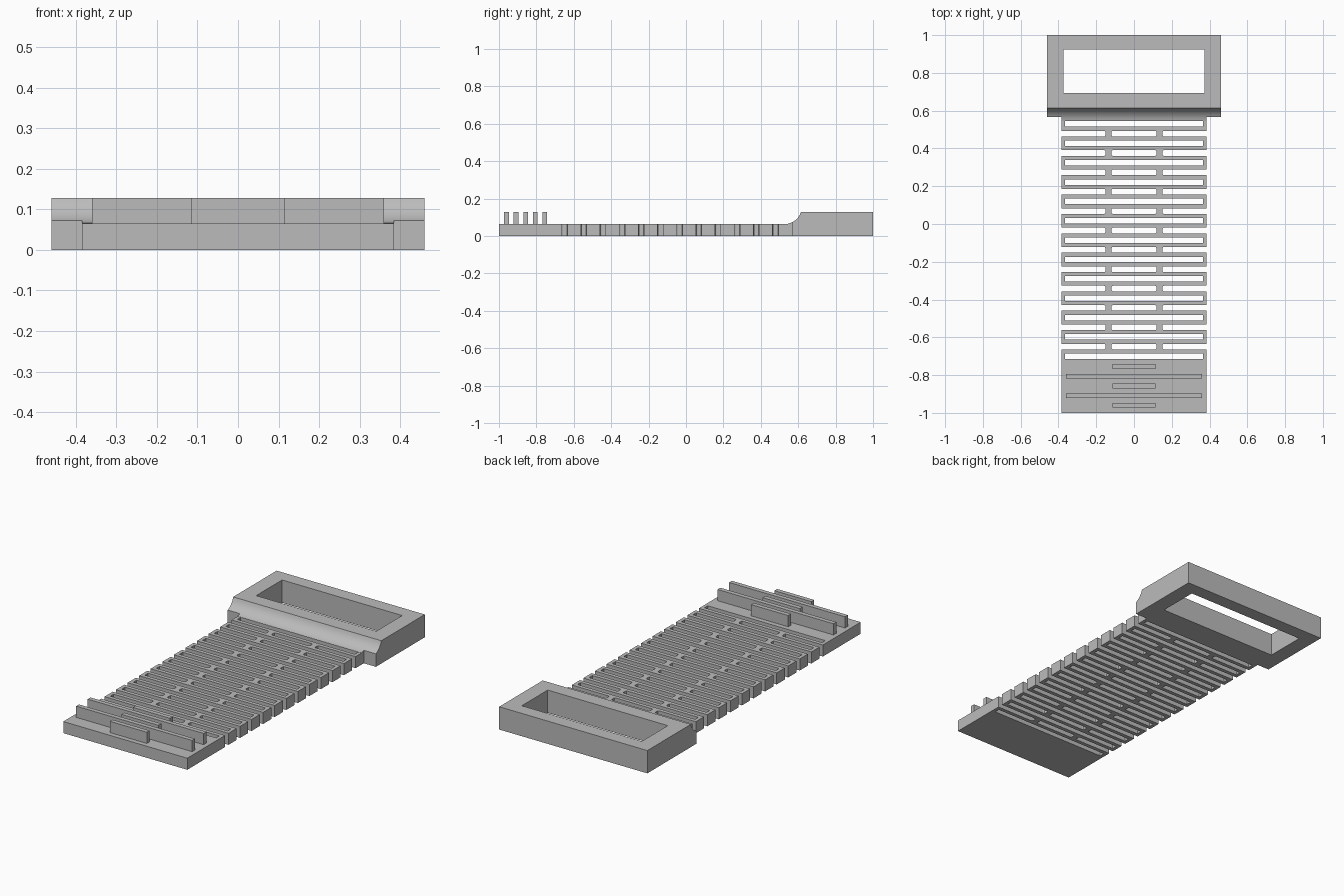
import bpy, bmesh, math

cube = bpy.data.objects.get("Cube")
if cube:
    bpy.data.objects.remove(cube, do_unlink=True)

THICK, HIGH = 0.065, 0.128           # sheet thickness, overall height
HALF_STRAP, HALF_FRAME = 0.385, 0.46
FRAME_FRONT, FRAME_BACK = 0.566, 1.0
PITCH = 0.1025

grey = bpy.data.materials.new("plain_grey")
grey.use_nodes = True
grey.diffuse_color = (0.5, 0.5, 0.5, 1)
grey.node_tree.nodes["Principled BSDF"].inputs["Base Color"].default_value = (0.5, 0.5, 0.5, 1)


def finish(name, bm):
    bmesh.ops.recalc_face_normals(bm, faces=bm.faces)
    mesh = bpy.data.meshes.new(name)
    bm.to_mesh(mesh)
    bm.free()
    mesh.materials.append(grey)
    obj = bpy.data.objects.new(name, mesh)
    bpy.context.collection.objects.link(obj)
    return obj


def prism(name, profile, half):
    """Sweep a (y, z) outline along x."""
    bm = bmesh.new()
    face = bm.faces.new([bm.verts.new((-half, y, z)) for y, z in profile])
    out = bmesh.ops.extrude_face_region(bm, geom=[face])["geom"]
    moved = [v for v in out if isinstance(v, bmesh.types.BMVert)]
    bmesh.ops.translate(bm, verts=moved, vec=(2 * half, 0, 0))
    return finish(name, bm)


def box(name, half, y0, y1, z0, z1):
    return prism(name, [(y0, z0), (y1, z0), (y1, z1), (y0, z1)], half)


def select_only(obj):
    bpy.ops.object.select_all(action='DESELECT')
    obj.select_set(True)
    bpy.context.view_layer.objects.active = obj


# Flexible strap: rows of closed slots alternate with gaps open at the sides
rows = [(-1.0, "solid")]
for i in range(13):
    slot = -0.7005 + i * PITCH
    rows += [(slot - 0.0145, "slot"), (slot + 0.0145, "solid")]
    if i < 12:
        gap = slot + PITCH / 2
        rows += [(gap - 0.015, "gap"), (gap + 0.015, "solid")]
ys = [r[0] for r in rows] + [FRAME_FRONT]
half_xs = [0.119, 0.151, 0.365, HALF_STRAP]
xs = [-x for x in reversed(half_xs)] + half_xs
filled = {"solid": range(7), "slot": (0, 6), "gap": (2, 4)}

bm = bmesh.new()
grid = [[bm.verts.new((x, y, 0)) for x in xs] for y in ys]
for j, (_, kind) in enumerate(rows):
    for i in filled[kind]:
        bm.faces.new((grid[j][i], grid[j][i + 1], grid[j + 1][i + 1], grid[j + 1][i]))
out = bmesh.ops.extrude_face_region(bm, geom=bm.faces[:])["geom"]
bmesh.ops.translate(bm, verts=[v for v in out if isinstance(v, bmesh.types.BMVert)],
                    vec=(0, 0, THICK))
bmesh.ops.recalc_face_normals(bm, faces=bm.faces)

# Rounded corners where the small connectors meet the bars
corners = []
for e in bm.edges:
    a, b = e.verts
    if abs(a.co.z - b.co.z) > 0.01 and 0.1 < abs(a.co.x) < 0.2:
        if len(e.link_faces) == 2 and e.calc_face_angle() > 0.5:
            corners.append(e)
bmesh.ops.bevel(bm, geom=corners, offset=0.007, segments=2, profile=0.5, affect='EDGES')
finish("flexible_strap", bm)

# Concave sweep rising from the strap to the frame
RADIUS, TOE = 0.0875, 0.53


def sweep(y):
    return THICK + RADIUS - math.sqrt(RADIUS ** 2 - (y - TOE) ** 2)


def sweep_points(y0, y1, n):
    return [(y, sweep(y)) for y in (y0 + (y1 - y0) * k / n for k in range(n + 1))]


toe_start = 0.5445
toe = prism("sweep_toe", [(FRAME_FRONT, THICK), (toe_start, THICK)]
            + sweep_points(toe_start, FRAME_FRONT, 4), HALF_STRAP)

# Buckle frame with a rectangular window
frame = prism("buckle_frame", [(FRAME_BACK, 0), (FRAME_FRONT, 0)]
              + sweep_points(FRAME_FRONT, 0.614, 10) + [(FRAME_BACK, HIGH)], HALF_FRAME)
cutter = box("window_cutter", 0.373, 0.694, 0.924, -0.1, 0.3)
cutter.hide_render = True
cut = frame.modifiers.new("window", 'BOOLEAN')
cut.operation = 'DIFFERENCE'
cut.solver = 'EXACT'
cut.object = cutter
select_only(frame)
bpy.ops.object.modifier_apply(modifier=cut.name)
bpy.data.objects.remove(cutter, do_unlink=True)

for obj in (frame, toe):
    select_only(obj)
    bpy.ops.object.shade_smooth_by_angle(angle=math.radians(25))

# Upright catch ribs, short and long in turn
for i in range(5):
    y = -0.755 - i * PITCH / 2
    half = 0.36 if i % 2 else 0.115
    box(f"catch_rib_{i + 1}", half, y - 0.0125, y + 0.0125, THICK, HIGH)
